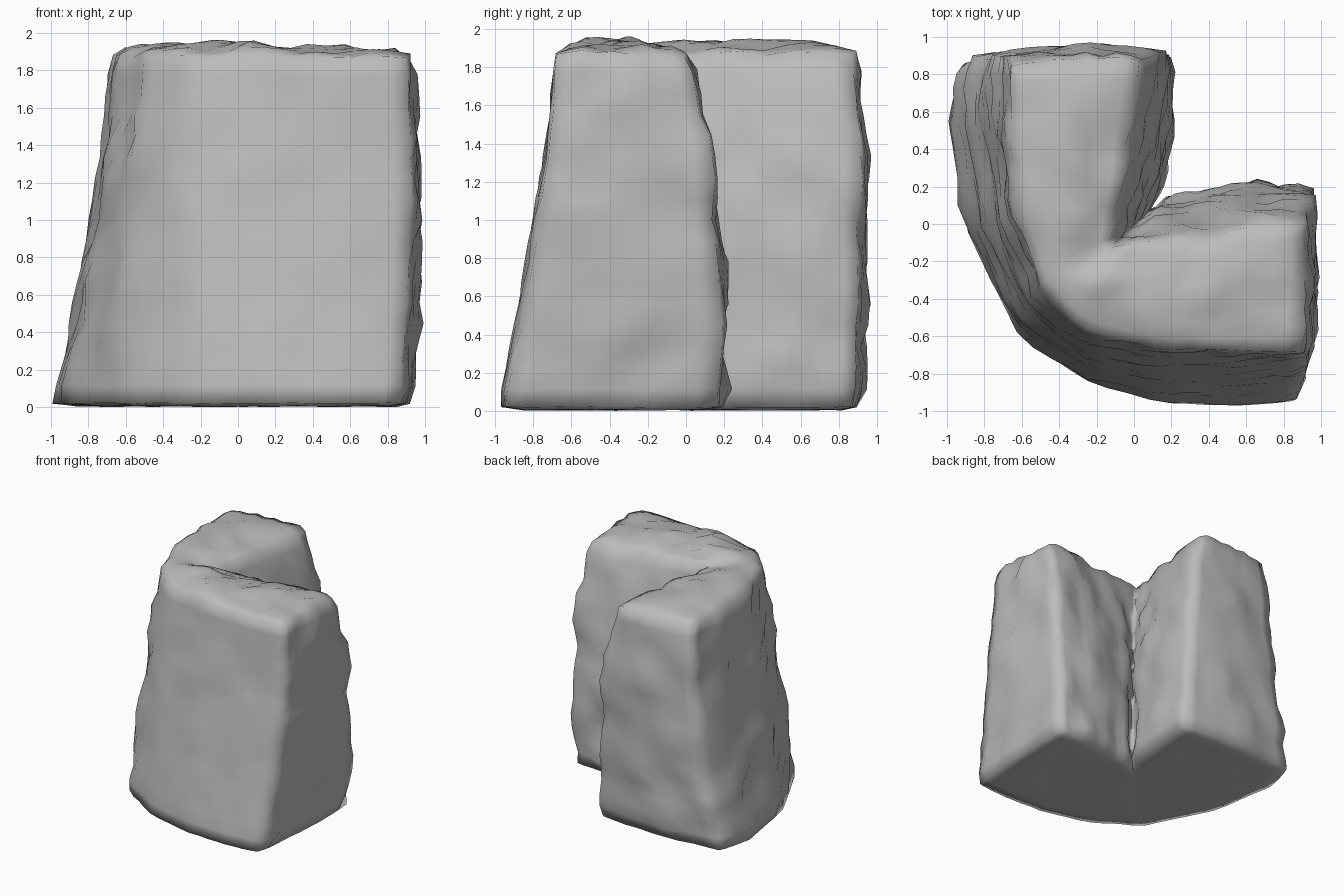
import bpy, bmesh
from math import sin, pi
from mathutils import Vector, noise

cube = bpy.data.objects.get("Cube")
if cube:
    bpy.data.objects.remove(cube, do_unlink=True)

# Plan stations along the bent wall, from the back arm end to the side arm end
FOOT_OUT = [(-.93, .86), (-1.02, .56), (-.91, -.05), (-.64, -.6),
            (-.26, -.86), (.2, -.98), (.55, -.99), (.85, -.97)]
FOOT_IN = [(.2, .87), (.2, .55), (.14, .2), (.06, .05),
           (.17, .14), (.4, .18), (.65, .21), (.91, .19)]
TOP_OUT = [(-.67, .86), (-.67, .45), (-.63, .05), (-.52, -.33),
           (-.26, -.58), (.1, -.67), (.5, -.69), (.9, -.69)]
TOP_IN = [(.04, .89), (-.04, .4), (-.09, .1), (-.14, -.14),
          (.05, -.1), (.3, -.06), (.6, -.02), (.91, .01)]
NU, NV, NW = 28, 9, 17
EDGE_HEIGHT = 1.88


def along(points, u):
    t = u * (len(points) - 1)
    i = min(int(t), len(points) - 2)
    return Vector(points[i]).lerp(Vector(points[i + 1]), t - i)


def place(u, v, w):
    # The outer face leans in early, the inner face stays upright until high up
    to_end = abs(2 * u - 1)
    outer_lean = 1 - (1 - w) ** (0.9 + 0.65 * to_end)
    inner_lean = w ** (2 + 1.2 * to_end)
    outer = along(FOOT_OUT, u).lerp(along(TOP_OUT, u), outer_lean)
    inner = along(FOOT_IN, u).lerp(along(TOP_IN, u), inner_lean)
    p = outer.lerp(inner, v)
    # The arm ends belly out
    belly = 0.045 * max(0, sin(pi * w)) ** 0.6 + 0.035 * sin(pi * v) * (1 - 0.6 * w)
    p.y += 1.1 * belly * max(0, 1 - 5 * u)
    p.x += belly * max(0, 5 * u - 4)
    # The top is crowned
    crown = 0.05 * w * sin(pi * v) * min(1, 8 * u, 8 * (1 - u))
    return Vector((p.x, p.y, w * EDGE_HEIGHT + crown))


def add_side(bm, na, nb, to_box):
    """One side of the wall as a grid of quads."""
    grid = [[bm.verts.new(place(*to_box(a / na, b / nb)))
             for b in range(nb + 1)] for a in range(na + 1)]
    for a in range(na):
        for b in range(nb):
            bm.faces.new((grid[a][b], grid[a + 1][b],
                          grid[a + 1][b + 1], grid[a][b + 1]))


bm = bmesh.new()
for end in (0, 1):
    add_side(bm, NU, NV, lambda a, b: (a, b, end))   # base and top
    add_side(bm, NU, NW, lambda a, b: (a, end, b))   # outer and inner faces
    add_side(bm, NV, NW, lambda a, b: (end, a, b))   # arm ends
bmesh.ops.remove_doubles(bm, verts=bm.verts, dist=0.001)
bmesh.ops.recalc_face_normals(bm, faces=bm.faces)

# Soften the corners
bmesh.ops.smooth_vert(bm, verts=bm.verts, factor=0.5,
                      use_axis_x=True, use_axis_y=True, use_axis_z=True)
bm.normal_update()

# Roughen the stone; the base stays nearly flat and the front is calmer
moves = []
for v in bm.verts:
    n, p = v.normal, v.co
    calm = 0.2 if n.z < -0.6 else 0.5 if n.y < -0.6 else 1
    rough = 0.035 * noise.noise(p * 3.5) + 0.035 * noise.noise(p * 8 + Vector((7, 3, 1)))
    moves.append(n * rough * calm)
for v, m in zip(bm.verts, moves):
    v.co += m

# Stand it centred on the ground
low = Vector([min(v.co[i] for v in bm.verts) for i in range(3)])
high = Vector([max(v.co[i] for v in bm.verts) for i in range(3)])
middle = (low + high) / 2
bmesh.ops.translate(bm, verts=bm.verts, vec=(-middle.x, -middle.y, -low.z))

mesh = bpy.data.meshes.new("rock_wall_corner")
bm.to_mesh(mesh)
bm.free()
rock = bpy.data.objects.new("rock_wall_corner", mesh)
bpy.context.collection.objects.link(rock)
for poly in mesh.polygons:
    poly.use_smooth = True

# Grey stone
stone = bpy.data.materials.new("grey_stone")
stone.use_nodes = True
grey = (0.5, 0.5, 0.5, 1)
stone.diffuse_color = grey
stone.node_tree.nodes["Principled BSDF"].inputs["Base Color"].default_value = grey
mesh.materials.append(stone)
